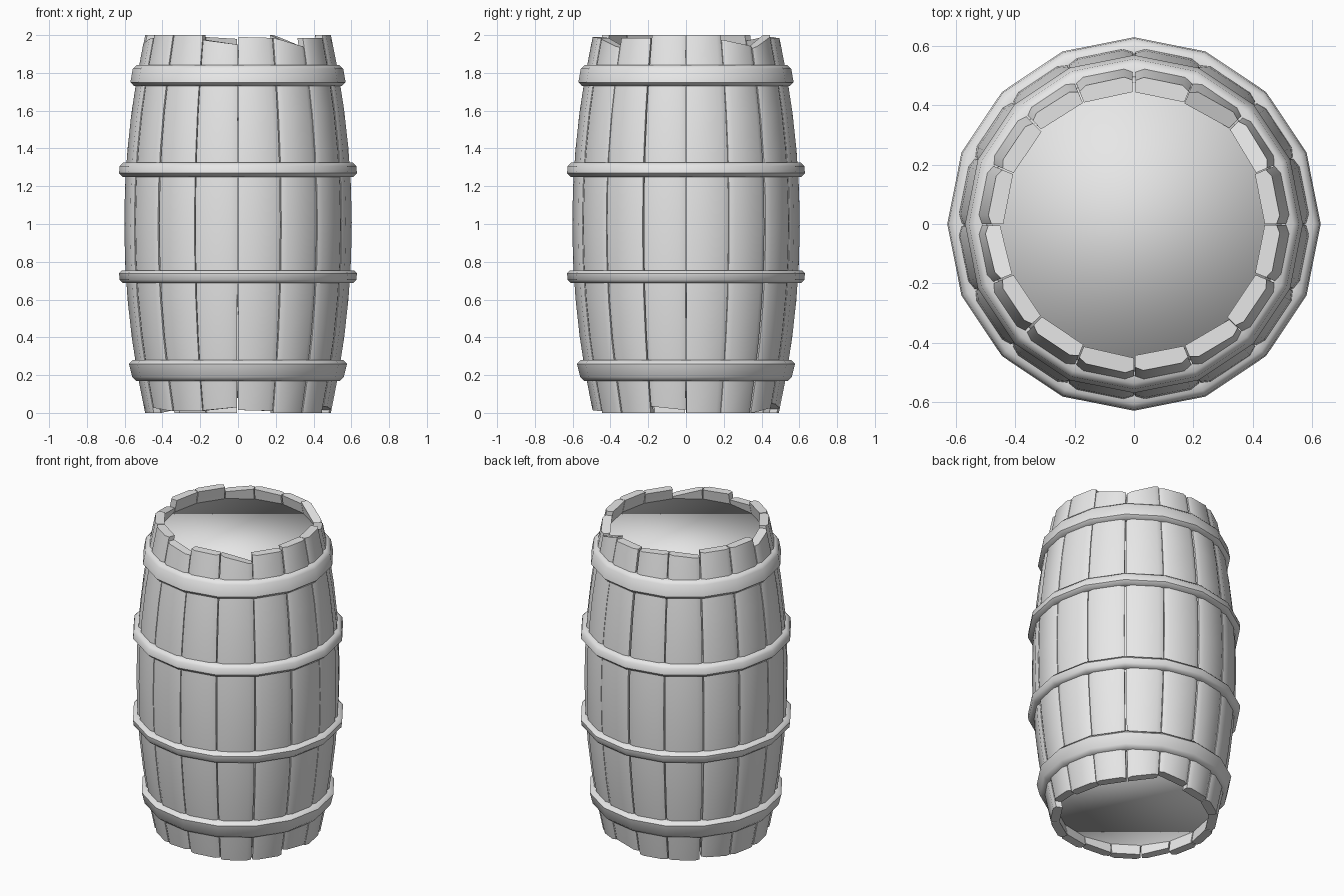
import bpy, bmesh, math, random
from mathutils import Vector

random.seed(4)
default = bpy.data.objects.get("Cube")
if default:
    bpy.data.objects.remove(default, do_unlink=True)

SIDES = 16
STEP = 2 * math.pi / SIDES

grey = bpy.data.materials.new("light_grey")
grey.use_nodes = True
grey.diffuse_color = (0.8, 0.8, 0.8, 1)
grey.node_tree.nodes["Principled BSDF"].inputs["Base Color"].default_value = (0.8, 0.8, 0.8, 1)


def radius(z):
    """Outer radius of the bulging barrel at height z."""
    return 0.609 - 0.112 * (z - 1) ** 2


def finish(name, bm, angle=None):
    """Turn a bmesh into a smooth-shaded object; angle keeps edges sharp."""
    bmesh.ops.recalc_face_normals(bm, faces=bm.faces)
    mesh = bpy.data.meshes.new(name)
    bm.to_mesh(mesh)
    bm.free()
    mesh.materials.append(grey)
    obj = bpy.data.objects.new(name, mesh)
    bpy.context.collection.objects.link(obj)
    bpy.ops.object.select_all(action='DESELECT')
    obj.select_set(True)
    bpy.context.view_layer.objects.active = obj
    if angle is None:
        bpy.ops.object.shade_smooth()
    else:
        bpy.ops.object.shade_smooth_by_angle(angle=math.radians(angle))
    return obj


def bridge(bm, rings, closed=False):
    """Skin a list of closed vertex loops with quads."""
    pairs = list(zip(rings, rings[1:]))
    if closed:
        pairs.append((rings[-1], rings[0]))
    for a, b in pairs:
        n = len(a)
        for i in range(n):
            j = (i + 1) % n
            bm.faces.new((a[i], a[j], b[j], b[i]))


def polar(angle, r, z):
    return Vector((r * math.cos(angle), r * math.sin(angle), z))


# Stave cross-section: (fraction across the width, depth below the outer chord)
SECTION = [(0, 0.016), (0.15, 0.0), (0.85, 0.0), (1, 0.016), (1, 0.056), (0, 0.056)]

# Worn ends: stave index -> heights at its two edges
TOPS = {1: (1.975, 1.94), 2: (1.93, 2.0), 3: (1.985, 1.985), 4: (1.98, 1.99), 5: (1.99, 1.97),
        8: (1.95, 1.985), 11: (1.975, 1.95), 12: (1.99, 1.985), 13: (1.985, 1.935), 14: (1.985, 1.985)}
BOTTOMS = {2: (0.0, 0.03), 3: (0.05, 0.02), 6: (0.02, 0.0), 9: (0.03, 0.01), 10: (0.01, 0.01),
           11: (0.012, 0.03), 12: (0.015, 0.01), 15: (0.035, 0.015)}


def make_stave(index):
    bm = bmesh.new()
    low = BOTTOMS.get(index, (0, 0))
    high = TOPS.get(index, (2, 2))
    gaps = [random.uniform(0.0, 0.012) for _ in range(4)]
    levels = 10
    rings = []
    for k in range(levels + 1):
        t = k / levels
        start = index * STEP + gaps[0] * (1 - t) + gaps[1] * t
        end = (index + 1) * STEP - gaps[2] * (1 - t) - gaps[3] * t
        ring = []
        for f, depth in SECTION:
            z0 = low[0] + (low[1] - low[0]) * f
            z1 = high[0] + (high[1] - high[0]) * f
            z = z0 + (z1 - z0) * t
            r = radius(z) - depth
            ring.append(bm.verts.new(polar(start, r, z).lerp(polar(end, r, z), f)))
        rings.append(ring)
    bridge(bm, rings)
    bm.faces.new(rings[0])
    bm.faces.new(rings[-1])
    finish(f"stave_{index + 1}", bm, 50)


for i in range(SIDES):
    make_stave(i)

# Solid core whose flat ends form the two recessed heads
bm = bmesh.new()
rings = []
for k in range(9):
    z = 0.08 + 1.84 * k / 8
    rings.append([bm.verts.new(polar(i * STEP, radius(z) - 0.035, z)) for i in range(SIDES)])
bridge(bm, rings)
bm.faces.new(rings[0])
bm.faces.new(rings[-1])
finish("core_and_heads", bm)


# Hoops: rounded band profile swept round the sixteen corners
def make_hoop(name, z0, z1, r0, r1, depth):
    bevel = min(0.02, (z1 - z0) * 0.25)
    profile = [(r0 - depth, z0), (r0 - bevel, z0), (r0, z0 + bevel),
               (r1, z1 - bevel), (r1 - bevel, z1), (r1 - depth, z1)]
    bm = bmesh.new()
    rings = [[bm.verts.new(polar(i * STEP, r, z)) for r, z in profile] for i in range(SIDES)]
    bridge(bm, rings, closed=True)
    finish(name, bm, 50)


make_hoop("bottom_hoop", 0.17, 0.28, 0.56, 0.577, 0.06)
make_hoop("lower_middle_hoop", 0.687, 0.755, 0.626, 0.63, 0.05)
make_hoop("upper_middle_hoop", 1.25, 1.325, 0.63, 0.626, 0.05)
make_hoop("top_hoop", 1.73, 1.842, 0.57, 0.557, 0.06)
